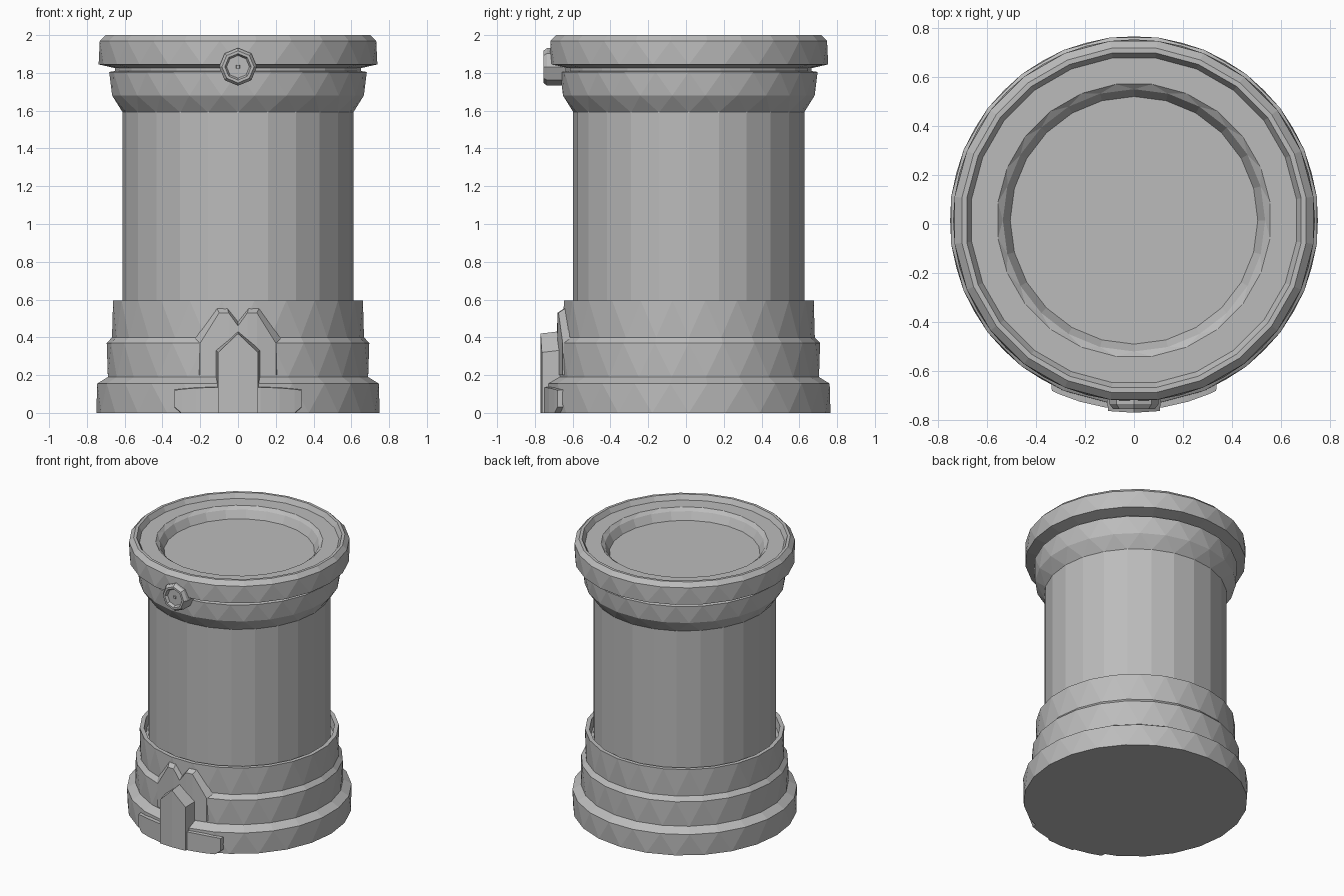
import bpy, bmesh
from math import sin, cos, pi, sqrt

cube = bpy.data.objects.get("Cube")
if cube:
    bpy.data.objects.remove(cube, do_unlink=True)

CENTRE_Y = 0.015

stone = bpy.data.materials.new("grey stone")
stone.use_nodes = True
GREY = (0.5, 0.5, 0.5, 1)
stone.diffuse_color = GREY
stone.node_tree.nodes["Principled BSDF"].inputs["Base Color"].default_value = GREY


def finish(name, bm):
    bmesh.ops.recalc_face_normals(bm, faces=bm.faces)
    mesh = bpy.data.meshes.new(name)
    bm.to_mesh(mesh)
    bm.free()
    mesh.materials.append(stone)
    obj = bpy.data.objects.new(name, mesh)
    bpy.context.collection.objects.link(obj)
    return obj


def lathe(name, profile, sides=24):
    """Closed turned solid; each (radius, z, twist) ring may be turned by a part step."""
    bm = bmesh.new()
    rings = []
    for r, z, twist in profile:
        angles = [2 * pi * (i + twist) / sides for i in range(sides)]
        rings.append([bm.verts.new((r * sin(a), CENTRE_Y - r * cos(a), z)) for a in angles])
    for (low, high), (p, q) in zip(zip(rings, rings[1:]), zip(profile, profile[1:])):
        for i in range(sides):
            j = (i + 1) % sides
            if p[2] == q[2]:
                bm.faces.new((low[i], low[j], high[j], high[i]))
            elif p[2] < q[2]:
                bm.faces.new((low[i], low[j], high[i]))
                bm.faces.new((low[j], high[j], high[i]))
            else:
                bm.faces.new((low[i], low[j], high[j]))
                bm.faces.new((low[i], high[j], high[i]))
    bm.faces.new(rings[0])
    bm.faces.new(rings[-1])
    return finish(name, bm)


def wrapped_plate(name, half, r_front, r_back, slope):
    """Mirrored relief bent round the body; half lists (x, low z, high z) outwards."""
    columns = [(-x, lo, hi) for x, lo, hi in reversed(half) if x > 0] + half
    bm = bmesh.new()
    rows = []
    for x, lo, hi in columns:
        y_front = CENTRE_Y - sqrt(r_front ** 2 - x ** 2)
        y_back = CENTRE_Y - sqrt(r_back ** 2 - x ** 2)
        x_back = x * (1 + slope / half[-1][0])
        rows.append([bm.verts.new(c) for c in (
            (x, y_front, lo), (x, y_front, hi),
            (x_back, y_back, hi + slope), (x_back, y_back, lo))])
    for a, b in zip(rows, rows[1:]):
        for k in range(4):
            bm.faces.new((a[k], b[k], b[(k + 1) % 4], a[(k + 1) % 4]))
    bm.faces.new(rows[0])
    bm.faces.new(rows[-1])
    return finish(name, bm)


# Stepped foot with a thin lip standing clear of the column
lathe("stepped_base", [
    (0.75, 0, 0), (0.752, 0.155, 0.5), (0.695, 0.19, 0.5),
    (0.695, 0.37, 0), (0.667, 0.4, 0), (0.667, 0.595, 0.5),
    (0.638, 0.595, 0.5), (0.628, 0.54, 0.5)])

# Plain shaft
lathe("column", [(0.612, 0.5, 0), (0.612, 1.6, 0)])

# Flared neck below the rim
lathe("flared_neck", [
    (0.61, 1.59, 0), (0.672, 1.68, 0.5), (0.682, 1.805, 0),
    (0.65, 1.81, 0), (0.65, 1.85, 0)])

# Rim with a sunken ring and a deeper round recess
lathe("rim", [
    (0.65, 1.825, 0), (0.738, 1.845, 0), (0.738, 1.97, 0.5), (0.708, 2, 0.5),
    (0.688, 2, 0.5), (0.668, 1.965, 0.5), (0.56, 1.965, 0.5),
    (0.535, 1.945, 0), (0.505, 1.89, 0)])

# Relief on the front of the foot
wrapped_plate("chevron_moulding", [
    (0, 0.2, 0.46), (0.05, 0.2, 0.53), (0.1, 0.2, 0.53), (0.2, 0.2, 0.37)],
    0.697, 0.66, 0.025)
wrapped_plate("pointed_post", [(0, 0, 0.42), (0.105, 0, 0.32)], 0.785, 0.66, 0.015)
wrapped_plate("foot_plate", [
    (0, 0, 0.135), (0.12, 0, 0.135), (0.22, 0, 0.132), (0.3, 0, 0.125), (0.335, 0.03, 0.12)],
    0.772, 0.72, 0.005)

# Octagonal badge with a dished face and a small square stud, turned to face front
badge = [
    lathe("badge", [(0.1, -0.12, 0), (0.1, -0.02, 0), (0.085, 0, 0),
                    (0.07, 0, 0), (0.06, -0.02, 0)], 8),
    lathe("badge_stud", [(0.016, -0.03, 0.5), (0.012, -0.012, 0.5)], 4)]
for part in badge:
    for v in part.data.vertices:
        x, y, z = v.co
        v.co = (x, -0.755 - z, 1.832 + y - CENTRE_Y)
    part.data.flip_normals()
    bm = bmesh.new()
    bm.from_mesh(part.data)
    bmesh.ops.recalc_face_normals(bm, faces=bm.faces)
    bm.to_mesh(part.data)
    bm.free()
